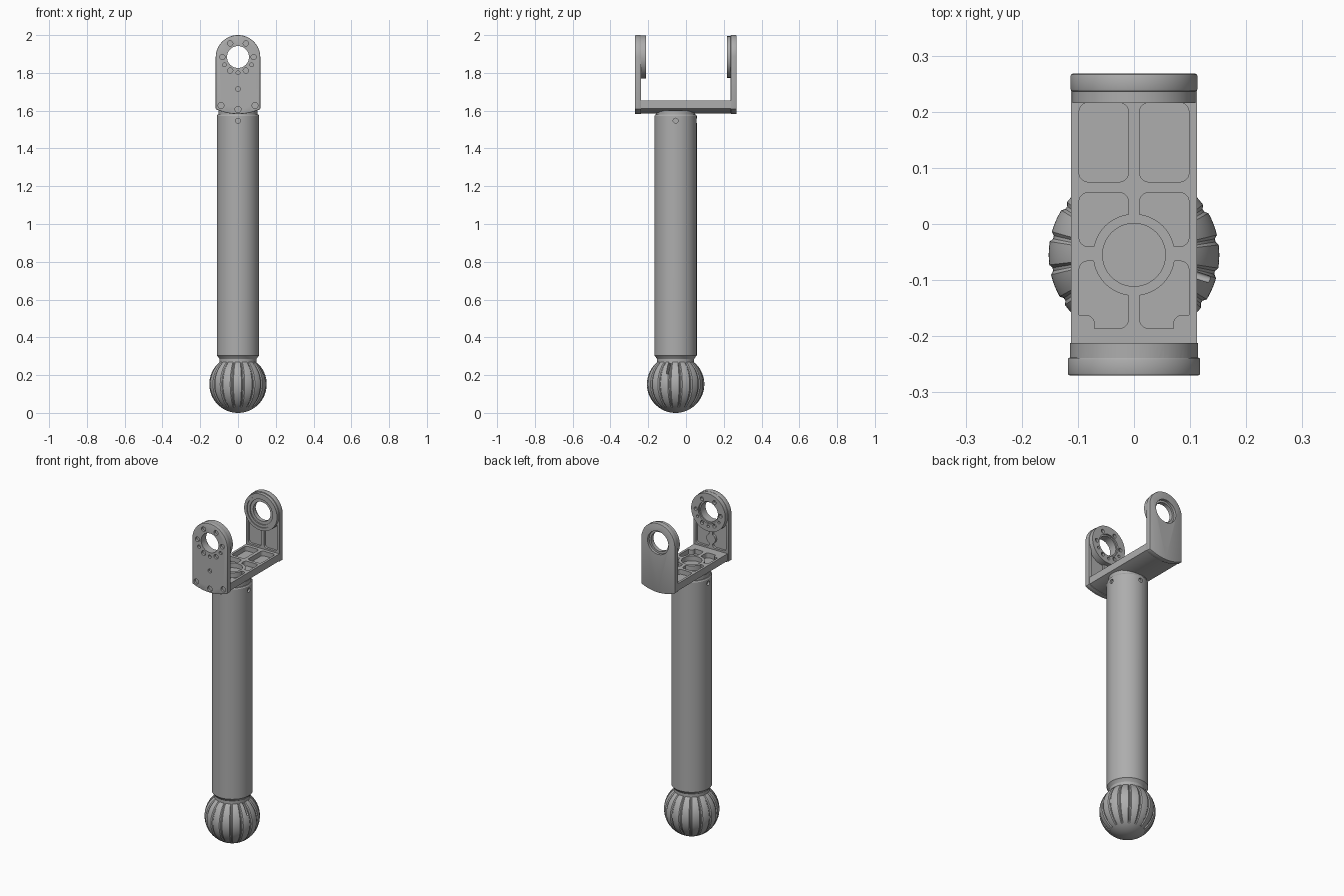
import bpy, bmesh, math
from mathutils import Matrix

if "Cube" in bpy.data.objects:
    bpy.data.objects.remove(bpy.data.objects["Cube"], do_unlink=True)

mat = bpy.data.materials.new("machined grey")
mat.use_nodes = True
grey = (0.42, 0.42, 0.42, 1)
mat.diffuse_color = grey
mat.node_tree.nodes["Principled BSDF"].inputs["Base Color"].default_value = grey

AXIS_Y = -0.055      # tube axis
EYE_Z = 1.884        # height of the pivot bores


def add(name, bm):
    bmesh.ops.recalc_face_normals(bm, faces=bm.faces[:])
    me = bpy.data.meshes.new(name)
    bm.to_mesh(me)
    bm.free()
    me.materials.append(mat)
    ob = bpy.data.objects.new(name, me)
    bpy.context.collection.objects.link(ob)
    return ob


def activate(ob):
    bpy.ops.object.select_all(action='DESELECT')
    ob.select_set(True)
    bpy.context.view_layer.objects.active = ob


def prism(name, pts, axis, lo, hi):
    """Extrude a 2D outline along y (outline in x, z) or z (outline in x, y)."""
    bm = bmesh.new()
    place = (lambda a, b, c: (a, c, b)) if axis == 'y' else (lambda a, b, c: (a, b, c))
    low = [bm.verts.new(place(a, b, lo)) for a, b in pts]
    high = [bm.verts.new(place(a, b, hi)) for a, b in pts]
    bm.faces.new(low)
    bm.faces.new(high)
    n = len(pts)
    for i in range(n):
        j = (i + 1) % n
        bm.faces.new((low[i], low[j], high[j], high[i]))
    return add(name, bm)


def arc(cx, cy, r, a0, a1, n):
    return [(cx + r * math.cos(math.radians(a0 + (a1 - a0) * i / n)),
             cy + r * math.sin(math.radians(a0 + (a1 - a0) * i / n))) for i in range(n + 1)]


def disc(axis, cx, cy, r, lo, hi, n=48):
    return prism("disc", arc(cx, cy, r, 0, 360, n)[:-1], axis, lo, hi)


def rounded(x0, x1, y0, y1, r=0.016):
    pts = []
    for cx, cy, a in ((x1 - r, y1 - r, 0), (x0 + r, y1 - r, 90),
                      (x0 + r, y0 + r, 180), (x1 - r, y0 + r, 270)):
        pts += arc(cx, cy, r, a, a + 90, 5)
    return pts


def pocket(s, x0, x1, y0, y1, axis, lo, hi):
    a, b = sorted((s * x0, s * x1))
    return prism("pocket", rounded(a, b, y0, y1), axis, lo, hi)


def combine(target, op, *others):
    activate(target)
    for o in others:
        m = target.modifiers.new("bool", 'BOOLEAN')
        m.operation, m.solver, m.object = op, 'EXACT', o
        bpy.ops.object.modifier_apply(modifier=m.name)
        bpy.data.objects.remove(o, do_unlink=True)


def bevel(ob, width):
    activate(ob)
    m = ob.modifiers.new("bevel", 'BEVEL')
    m.width, m.segments, m.limit_method = width, 2, 'ANGLE'
    m.angle_limit = math.radians(40)
    bpy.ops.object.modifier_apply(modifier=m.name)


def smooth(ob, angle=28):
    activate(ob)
    bpy.ops.object.shade_smooth_by_angle(angle=math.radians(angle))


def belly(w, side_z, mid_z):
    """Shallow curved underside, left to right."""
    return [(w * t / 8, mid_z + (side_z - mid_z) * (t / 8) ** 2) for t in range(-8, 9)]


def ear(name, w, y0, y1):
    outline = belly(w, 1.608, 1.582) + arc(0, 2 - w, w, 0, 180, 40)
    ob = prism(name, outline, 'y', y0, y1)
    bevel(ob, 0.004)
    return ob


# Front ear: bored plate with raised inner boss and framed recesses
front = ear("front_ear", 0.118, -0.27, -0.238)
for s in (-1, 1):
    p = pocket(s, 0.012, 0.1, 1.665, 1.87, 'y', -0.252, -0.2)
    combine(p, 'DIFFERENCE', disc('y', 0, EYE_Z, 0.113, -0.3, -0.1),
            disc('y', 0, 1.715, 0.03, -0.3, -0.1))
    combine(front, 'DIFFERENCE', p)
combine(front, 'UNION', disc('y', 0, EYE_Z, 0.114, -0.255, -0.212, 64))
combine(front, 'DIFFERENCE', disc('y', 0, EYE_Z, 0.058, -0.3, -0.1),
        disc('y', 0, EYE_Z, 0.066, -0.222, -0.1))
for i in range(9):
    a = math.radians(i * 60 if i < 6 else 30 + (i - 6) * 120 + 0)
    if i >= 6:
        a = math.radians((210, 270, 330)[i - 6])
    x, z = 0.083 * math.cos(a), EYE_Z + 0.083 * math.sin(a)
    r = 0.014 if i < 6 else 0.01
    combine(front, 'DIFFERENCE', disc('y', x, z, r, -0.3, -0.256, 20),
            disc('y', x, z, r * 0.8, -0.228, -0.1, 20))
for x, z, r in ((-0.09, 1.627, 0.016), (0.09, 1.627, 0.016), (0, 1.607, 0.016), (0, 1.715, 0.012)):
    combine(front, 'DIFFERENCE', disc('y', x, z, r, -0.3, -0.257, 20))

# Back ear: stepped bearing seat on the inside, counterbore outside
back = ear("back_ear", 0.113, 0.236, 0.268)
for s in (-1, 1):
    p = pocket(s, 0.01, 0.097, 1.665, 1.87, 'y', 0.2, 0.25)
    combine(p, 'DIFFERENCE', disc('y', 0, EYE_Z, 0.112, 0.1, 0.3))
    combine(back, 'DIFFERENCE', p)
combine(back, 'UNION', disc('y', 0, EYE_Z, 0.11, 0.216, 0.25, 64))
for r, lo, hi in ((0.058, 0.1, 0.3), (0.07, 0.252, 0.3), (0.076, 0.1, 0.228), (0.092, 0.1, 0.221)):
    combine(back, 'DIFFERENCE', disc('y', 0, EYE_Z, r, lo, hi))

# Bridge between the ears, pocketed around a central ring
base = prism("bridge", belly(0.112, 1.612, 1.586) + [(0.112, 1.655), (-0.112, 1.655)],
             'y', -0.242, 0.24)
FLOOR, TOP = 1.626, 1.7
for s in (-1, 1):
    far = pocket(s, 0.01, 0.098, 0.075, 0.216, 'z', FLOOR, TOP)
    mid = pocket(s, 0.01, 0.098, -0.04, 0.056, 'z', FLOOR, TOP)
    near = pocket(s, 0.01, 0.098, -0.186, -0.066, 'z', FLOOR, TOP)
    combine(mid, 'DIFFERENCE', disc('z', 0, AXIS_Y, 0.073, 1.5, 1.8))
    combine(near, 'DIFFERENCE', disc('z', 0, AXIS_Y, 0.073, 1.5, 1.8),
            pocket(s, 0.07, 0.15, -0.25, -0.162, 'z', 1.5, 1.8))
    combine(base, 'DIFFERENCE', far, mid, near)
combine(base, 'DIFFERENCE', disc('z', 0, AXIS_Y, 0.056, FLOOR, TOP))
for ob in (front, back, base):
    smooth(ob)

# Tube with chamfered ends and necked collars
profile = [(0, 0.262), (0.098, 0.262), (0.098, 0.285), (0.106, 0.297), (0.112, 0.303),
           (0.112, 1.572), (0.108, 1.579), (0.103, 1.579), (0.103, 1.602), (0, 1.602)]
bm = bmesh.new()
line = [bm.verts.new((r, 0, z)) for r, z in profile]
edges = [bm.edges.new(e) for e in zip(line, line[1:])]
bmesh.ops.spin(bm, geom=line + edges, cent=(0, 0, 0), axis=(0, 0, 1),
               angle=math.tau, steps=72)
bmesh.ops.remove_doubles(bm, verts=bm.verts[:], dist=1e-5)
bmesh.ops.translate(bm, verts=bm.verts[:], vec=(0, AXIS_Y, 0))
tube = add("tube", bm)
for i in range(4):
    pin = disc('y', 0, 1.547, 0.013, 0.1, 0.2, 20)
    pin.data.transform(Matrix.Translation((0, AXIS_Y, 0)) @ Matrix.Rotation(i * math.pi / 2, 4, 'Z'))
    combine(tube, 'DIFFERENCE', pin)
smooth(tube)

# Ball knob with meridian grooves and one slot
R, SEGS, PER = 0.152, 160, 10
bm = bmesh.new()
bmesh.ops.create_uvsphere(bm, u_segments=SEGS, v_segments=48, radius=R)
for v in bm.verts:
    k = round(math.atan2(v.co.y, v.co.x) / math.tau * SEGS) % PER
    if k in (4, 5) and abs(v.co.z) < 0.118:
        v.co *= 1 - 0.005 / R
bmesh.ops.translate(bm, verts=bm.verts[:], vec=(0, AXIS_Y, R))
ball = add("ball_knob", bm)
slot = prism("slot", rounded(-0.006, 0.006, 0.205, 0.27, 0.005), 'y', 0.08, 0.2)
slot.data.transform(Matrix.Translation((0, AXIS_Y, 0)) @ Matrix.Rotation(math.radians(-108), 4, 'Z'))
combine(ball, 'DIFFERENCE', slot)
smooth(ball, 22)
